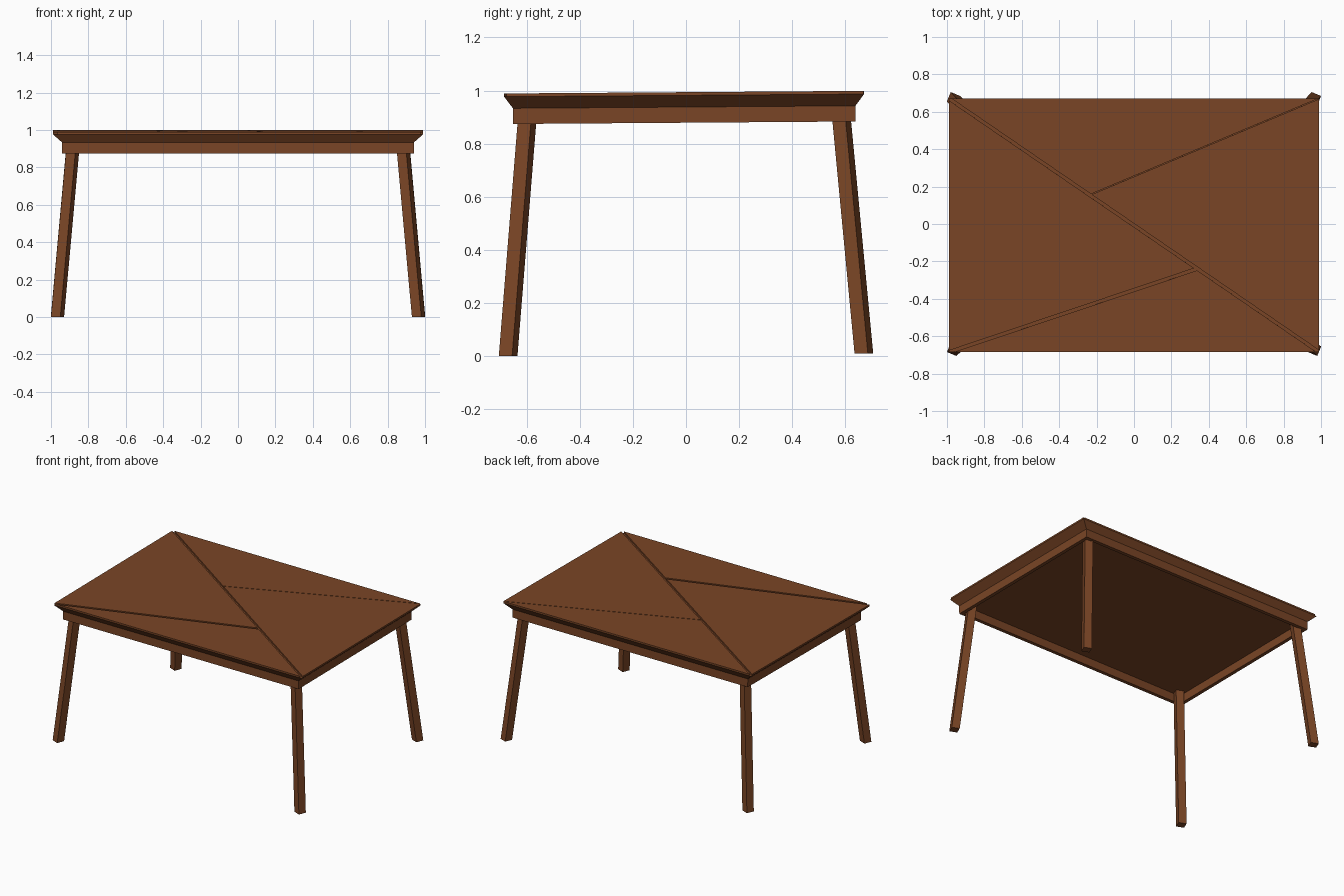
import bpy, bmesh, math
from mathutils import Matrix, Vector

if "Cube" in bpy.data.objects:
    bpy.data.objects.remove(bpy.data.objects["Cube"], do_unlink=True)

wood = bpy.data.materials.new("brown_wood")
wood.use_nodes = True
colour = (0.195, 0.060, 0.019, 1)
wood.diffuse_color = colour
bsdf = wood.node_tree.nodes["Principled BSDF"]
bsdf.inputs["Base Color"].default_value = colour
bsdf.inputs["Roughness"].default_value = 0.8

# The table leans forward very slightly
LEAN = Matrix.Translation((0, 0, 0.005)) @ Matrix.Rotation(0.0073, 4, 'X')

TOP_X, TOP_Y = 0.99, 0.678          # half size of the top
FRAME_X, FRAME_Y = 0.94, 0.645      # half size of the apron
Z_APRON, Z_PANEL, Z_RIM, Z_TOP = 0.874, 0.933, 0.977, 0.989


def finish(name, bm):
    bmesh.ops.recalc_face_normals(bm, faces=bm.faces)
    bm.transform(LEAN)
    mesh = bpy.data.meshes.new(name)
    bm.to_mesh(mesh)
    bm.free()
    mesh.materials.append(wood)
    obj = bpy.data.objects.new(name, mesh)
    bpy.context.collection.objects.link(obj)
    return obj


def ring(bm, hx, hy, z, centre=(0, 0), turn=0.0):
    """Four corners of a rectangle at height z."""
    verts = []
    for sx, sy in ((-1, -1), (1, -1), (1, 1), (-1, 1)):
        x, y = sx * hx, sy * hy
        c, s = math.cos(turn), math.sin(turn)
        verts.append(bm.verts.new((centre[0] + c * x - s * y,
                                   centre[1] + s * x + c * y, z)))
    return verts


def bridge(bm, a, b):
    for i in range(4):
        j = (i + 1) % 4
        bm.faces.new((a[i], a[j], b[j], b[i]))


def solid(bm, a, b):
    bridge(bm, a, b)
    bm.faces.new(a)
    bm.faces.new(b)


# Bevelled board under the planks
bm = bmesh.new()
solid(bm, ring(bm, FRAME_X, FRAME_Y, Z_PANEL), ring(bm, TOP_X, TOP_Y, Z_RIM))
finish("tabletop_board", bm)

# Apron: a closed rectangular frame
bm = bmesh.new()
t = 0.025
loops = [ring(bm, FRAME_X, FRAME_Y, Z_PANEL), ring(bm, FRAME_X, FRAME_Y, Z_APRON),
         ring(bm, FRAME_X - t, FRAME_Y - t, Z_APRON),
         ring(bm, FRAME_X - t, FRAME_Y - t, Z_PANEL)]
for i in range(4):
    bridge(bm, loops[i], loops[(i + 1) % 4])
finish("apron", bm)


def plank(name, cuts):
    """Cut a thin slab to the side of each line; cut = start, end, side, half gap."""
    bm = bmesh.new()
    solid(bm, ring(bm, TOP_X, TOP_Y, Z_RIM), ring(bm, TOP_X, TOP_Y, Z_TOP))
    for start, end, side, gap in cuts:
        d = Vector(end) - Vector(start)
        n = Vector((-d.y, d.x, 0)).normalized() * side
        p = Vector((start[0], start[1], 0)) + n * gap
        geom = bm.verts[:] + bm.edges[:] + bm.faces[:]
        cut = bmesh.ops.bisect_plane(bm, geom=geom, dist=1e-6, plane_co=p,
                                     plane_no=n, clear_inner=True)
        edges = [e for e in cut["geom_cut"] if isinstance(e, bmesh.types.BMEdge)]
        bmesh.ops.holes_fill(bm, edges=edges, sides=0)
    finish(name, bm)


# Planks split by a diagonal groove and one branch on each side of it
diagonal = ((-TOP_X, TOP_Y), (TOP_X, -TOP_Y))
front_branch = ((-TOP_X, -TOP_Y), (0.33, -0.235))
back_branch = ((TOP_X, TOP_Y), (-0.25, 0.157))
for half, branch, side, gap in (("front", front_branch, -1, 0.008),
                                ("back", back_branch, 1, 0.002)):
    for part, s in (("outer", -1), ("inner", 1)):
        plank(f"{half}_{part}_plank",
              [(*diagonal, side, 0.008), (*branch, s, gap)])

# Splayed square legs, all turned the same way
TURN = math.radians(-22)
for x_name, sx in (("left", 1), ("right", -1)):
    for y_name, sy in (("front", -1), ("back", 1)):
        bm = bmesh.new()
        foot = ring(bm, 0.027, 0.027, 0, (sx * 0.965, sy * 0.67), TURN)
        head = ring(bm, 0.027, 0.027, Z_PANEL, (sx * 0.880, sy * 0.588), TURN)
        solid(bm, foot, head)
        finish(f"{y_name}_{x_name}_leg", bm)
